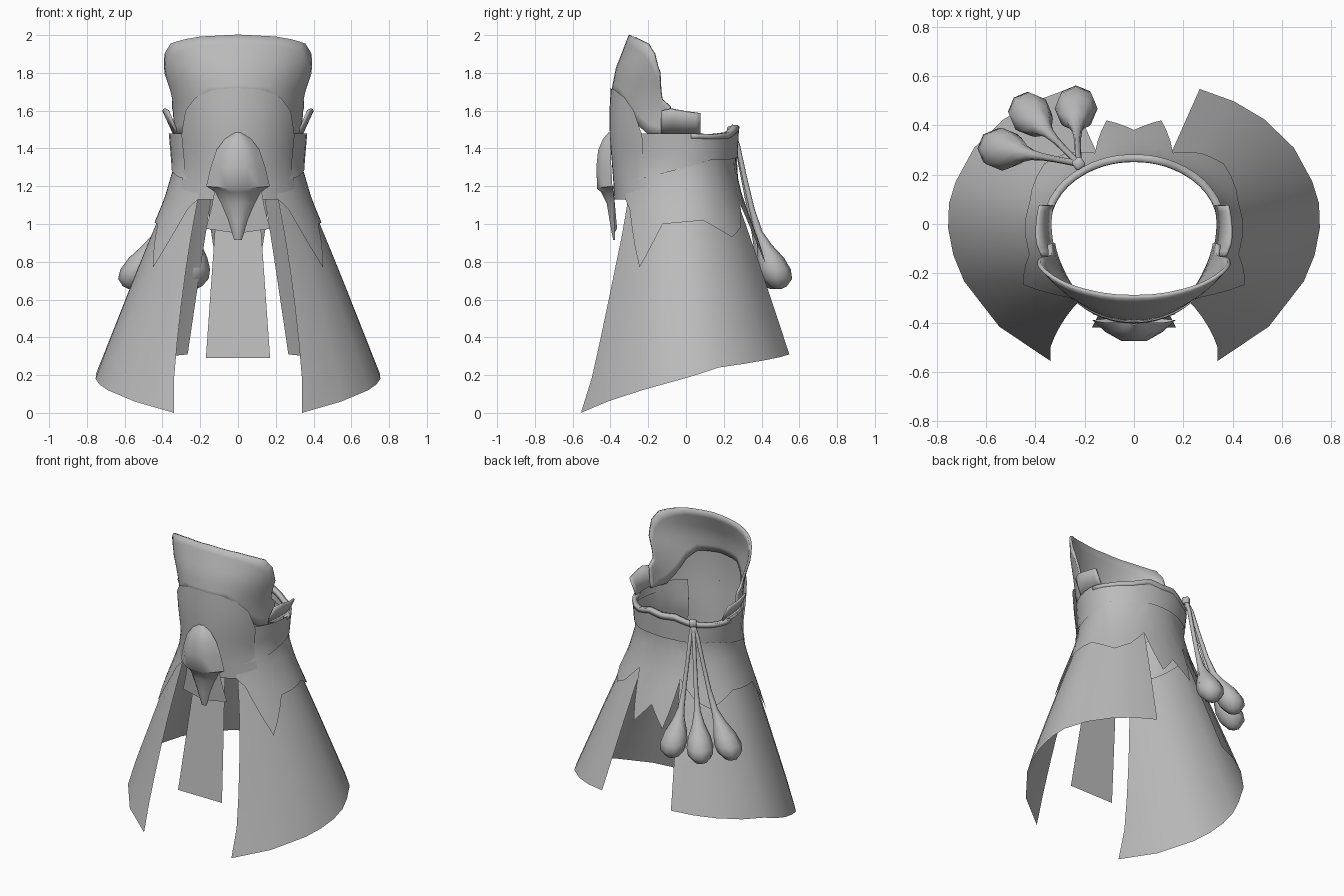
import bpy, bmesh, math

if "Cube" in bpy.data.objects:
    bpy.data.objects.remove(bpy.data.objects["Cube"])

grey = bpy.data.materials.new("plain grey")
grey.use_nodes = True
grey.diffuse_color = (0.5, 0.5, 0.5, 1)
grey.node_tree.nodes["Principled BSDF"].inputs["Base Color"].default_value = (0.5, 0.5, 0.5, 1)


def finish(name, bm, thickness=0):
    """Turn a bmesh into a smooth-shaded object, optionally thickened."""
    bmesh.ops.remove_doubles(bm, verts=bm.verts, dist=0.0005)
    bmesh.ops.recalc_face_normals(bm, faces=bm.faces)
    mesh = bpy.data.meshes.new(name)
    bm.to_mesh(mesh)
    bm.free()
    mesh.materials.append(grey)
    ob = bpy.data.objects.new(name, mesh)
    bpy.context.collection.objects.link(ob)
    bpy.ops.object.select_all(action='DESELECT')
    ob.select_set(True)
    bpy.context.view_layer.objects.active = ob
    bpy.ops.object.shade_smooth_by_angle(angle=math.radians(50))
    if thickness:
        mod = ob.modifiers.new("thickness", 'SOLIDIFY')
        mod.thickness = thickness
        mod.offset = 0
    return ob


def add_grid(bm, rows, close=False):
    """Join rows of points with quads."""
    vs = [[bm.verts.new(p) for p in row] for row in rows]
    for a, b in zip(vs, vs[1:]):
        n = len(a)
        for i in range(n if close else n - 1):
            j = (i + 1) % n
            bm.faces.new((a[i], a[j], b[j], b[i]))
    return vs


def mix(a, b, t):
    return [p + (q - p) * t for p, q in zip(a, b)]


def section(profile, z):
    """Half width, front depth, back depth and centre y at height z."""
    for a, b in zip(profile, profile[1:]):
        if z >= b[0] or b is profile[-1]:
            return mix(a, b, (a[0] - z) / (a[0] - b[0]))[1:]


def wrap(name, profile, keys, grow=0, rows=6, steps=3, thickness=0):
    """Mirrored cloth; keys hold bottom angle, bottom z, top angle, top z.
    Angles run from the front (0) round the side to the back (180)."""
    cols = [keys[0]]
    for a, b in zip(keys, keys[1:]):
        cols += [mix(a, b, (i + 1) / steps) for i in range(steps)]
    bm = bmesh.new()
    for side in (1, -1):
        grid = []
        for ab, zb, at, zt in cols:
            line = []
            for r in range(rows + 1):
                ang, z = mix((ab, zb), (at, zt), r / rows)
                w, f, k, cy = section(profile, z)
                s, c = math.sin(math.radians(ang)), math.cos(math.radians(ang))
                depth = (f if c > 0 else k) + grow
                line.append((side * (w + grow) * s, cy - depth * c, z))
            grid.append(line)
        add_grid(bm, grid)
    return finish(name, bm, thickness)


def straight(*pairs):
    """Keys whose bottom and top share one angle."""
    return [(a, zb, a, zt) for a, zb, zt in pairs]


# Height, half width, front depth, back depth, centre y
body = [(1.53, .35, .345, .26, 0), (1.3, .33, .345, .25, 0), (1.13, .38, .37, .29, 0),
        (1.0, .435, .39, .34, 0), (.77, .53, .455, .41, .015), (.2, .755, .62, .565, .06),
        (0, .80, .68, .64, .06)]
neck = [(2.0, .47, .295, .37, 0), (1.82, .42, .365, .37, 0), (1.7, .37, .388, .37, 0),
        (1.6, .345, .39, .37, 0), (1.47, .335, .38, .35, 0)]
chest = [(1.73, .385, .398, .3, 0), (1.6, .38, .405, .3, 0), (1.47, .365, .405, .3, 0),
         (1.3, .345, .39, .28, 0), (1.12, .385, .378, .3, 0)]
flare = [(1.6, .395, .38, .37, 0), (1.47, .335, .38, .36, 0)]

# Two long side skirts, open at front and back
wrap("side_skirts", body,
     [(25, 0, 34, 1.13), (63, .12, 62, 1.16), (83, .18, 85, 1.18),
      (102, .24, 105, 1.18), (133, .28, 135, 1.16), (158, .31, 158, 1.13)], steps=2)

# Ragged over-tunic with pointed hem
wrap("ragged_tunic", body,
     straight((33, 1.13, 1.42), (40, 1.08, 1.42), (56, .77, 1.42), (72, 1.0, 1.42),
              (105, 1.02, 1.42), (130, .93, 1.42), (143, .98, 1.42), (157, 1.1, 1.42),
              (168, .79, 1.42), (180, .92, 1.42)), grow=.012)

# Waist band, tucked under the chest panel and rising at the back
wrap("waist_band", body,
     straight((33, 1.22, 1.48), (60, 1.25, 1.48), (90, 1.3, 1.48), (120, 1.34, 1.475),
              (145, 1.34, 1.48), (165, 1.35, 1.52), (180, 1.35, 1.51)),
     grow=.021, rows=4)

# Thick rim along the back of the band
wrap("band_rim", body,
     straight((95, 1.455, 1.48), (120, 1.45, 1.475), (145, 1.455, 1.485),
              (165, 1.49, 1.525), (180, 1.48, 1.515)), grow=.008, rows=1, thickness=.03)

# Arched chest panel
wrap("chest_panel", chest,
     straight((0, 1.13, 1.72), (20, 1.13, 1.71), (36, 1.13, 1.67), (47, 1.13, 1.6), (55, 1.16, 1.47)))

# Tall flaring collar standing on the arch
wrap("collar", neck,
     straight((0, 1.69, 2.0), (25, 1.68, 1.99), (38, 1.62, 1.975), (50, 1.52, 1.955),
              (60, 1.47, 1.9), (68, 1.47, 1.8), (71, 1.47, 1.66), (78, 1.47, 1.62)),
     rows=7, thickness=.016)

# Pointed rear tips of the collar
wrap("collar_tips", flare,
     straight((70, 1.48, 1.6), (78, 1.48, 1.61), (90, 1.48, 1.595), (102, 1.48, 1.585)),
     rows=2, thickness=.012)

# Hanging front cloth
bm = bmesh.new()
add_grid(bm, [[(-.11, -.30, 1.14), (.11, -.30, 1.14)], [(-.17, -.42, .29), (.17, -.42, .29)]])
finish("front_cloth", bm)

# Domed crest with narrow tail: height, half width, middle y, edge y
crest = [(1.485, .015, -.41, -.4), (1.45, .07, -.44, -.4), (1.39, .115, -.465, -.4),
         (1.3, .145, -.475, -.395), (1.2, .168, -.47, -.39), (1.17, .12, -.45, -.385),
         (1.11, .09, -.42, -.38), (1.02, .05, -.405, -.38), (.96, .035, -.395, -.375),
         (.915, .02, -.385, -.375)]
bm = bmesh.new()
rows = []
for z, w, mid, edge in crest:
    lift = .015 if z == 1.2 else 0
    rows.append([(w * s, edge + (mid - edge) * min(1, 1.15 * (1 - s * s)), z - lift * (1 - abs(s)))
                 for s in (-1, -.7, -.35, 0, .35, .7, 1)])
add_grid(bm, rows)
finish("front_crest", bm)

# Fan plate behind the crest
bm = bmesh.new()
add_grid(bm, [[(-.12, -.385, 1.2), (0, -.395, 1.2), (.12, -.385, 1.2)],
              [(-.14, -.375, 1.09), (0, -.39, 1.09), (.14, -.375, 1.09)],
              [(-.17, -.365, .975), (0, -.38, .95), (.17, -.365, .975)]])
finish("crest_fan", bm)

# Three teardrop tassels: fraction outwards, height, radius
drop = [(0, 1.49, .014), (.12, 1.42, .013), (.28, 1.25, .013), (.45, 1.08, .015),
        (.6, .96, .022), (.74, .89, .04), (.88, .82, .072), (.97, .76, .087),
        (1.03, .71, .08), (1.06, .67, .045), (1.06, .655, .015)]
knot = (-.225, .245)
for label, end in (("outer", (-.545, .305)), ("middle", (-.425, .45)), ("inner", (-.235, .475))):
    bm = bmesh.new()
    rings = []
    for t, z, r in drop:
        x, y = mix(knot, end, t)
        rings.append([(x + r * math.cos(i * math.pi / 4), y + r * math.sin(i * math.pi / 4), z)
                      for i in range(8)])
    vs = add_grid(bm, rings, close=True)
    bm.faces.new(vs[0])
    bm.faces.new(vs[-1])
    finish(label + "_tassel", bm)

# Knot that ties the tassels to the band
bm = bmesh.new()
bmesh.ops.create_cube(bm, size=.045)
bmesh.ops.bevel(bm, geom=bm.edges[:], offset=.008, segments=1, affect='EDGES')
tie = finish("tassel_knot", bm)
tie.location = (*knot, 1.495)
tie.rotation_euler.z = math.radians(35)
